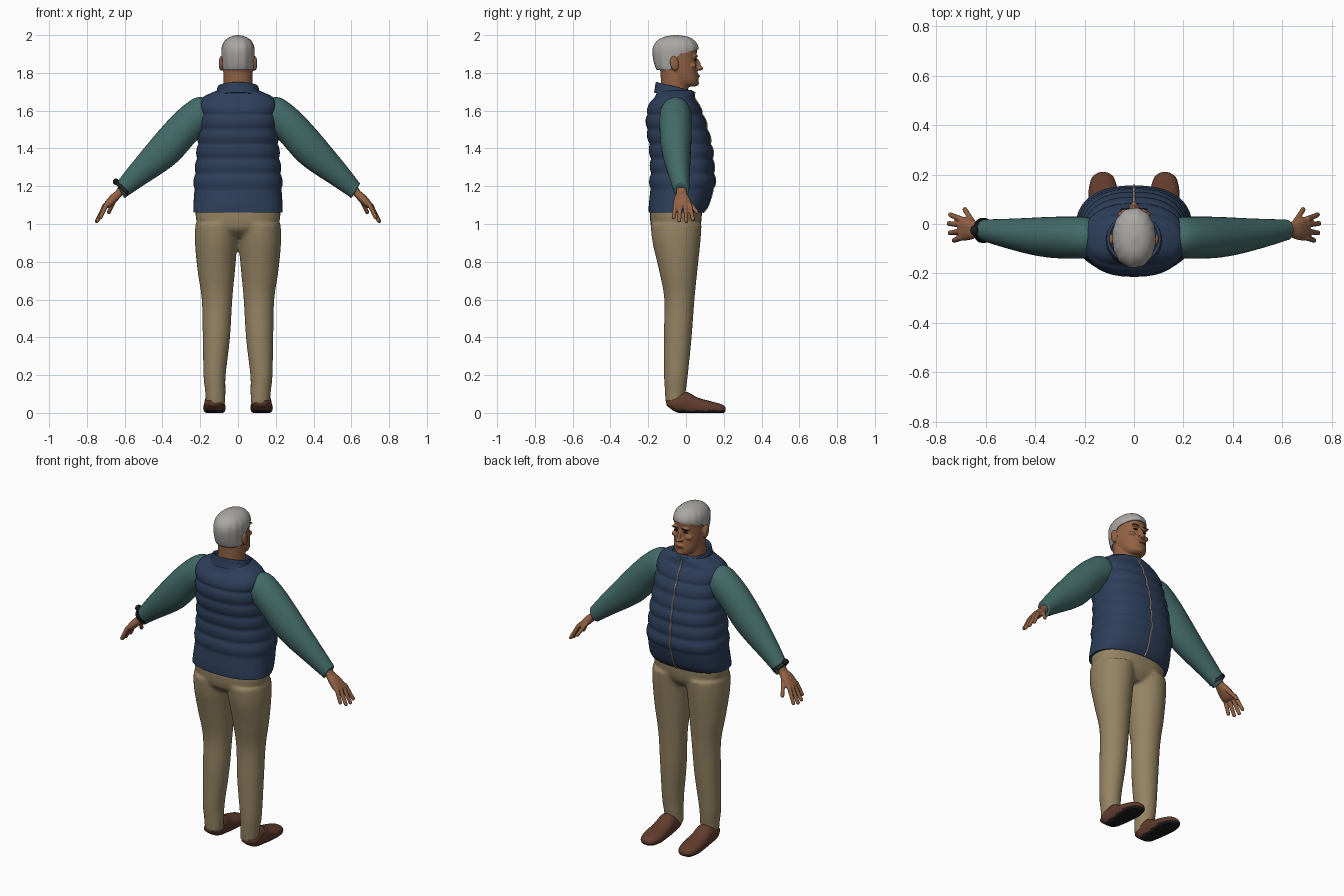
import bpy, bmesh, math
from mathutils import Vector, Matrix

if "Cube" in bpy.data.objects:
    bpy.data.objects.remove(bpy.data.objects["Cube"])


def material(name, r, g, b):
    m = bpy.data.materials.new(name)
    m.use_nodes = True
    m.diffuse_color = (r, g, b, 1)
    m.node_tree.nodes["Principled BSDF"].inputs["Base Color"].default_value = (r, g, b, 1)
    return m


navy = material("navy", .027, .05, .105)
teal = material("teal", .056, .148, .14)
khaki = material("khaki", .3, .23, .125)
skin = material("skin", .29, .122, .06)
grey = material("grey hair", .4, .385, .365)
brown = material("brown leather", .12, .045, .026)
black = material("black", .012, .012, .013)
zip_tan = material("zip tan", .45, .36, .27)
lip = material("lip", .2, .075, .045)


# Ring builders: centre and two half axes from the extents of a section
def level(z, x0, x1, y0, y1):
    return Vector((x0 + x1, y0 + y1, 2 * z)) / 2, Vector((x1 - x0, 0, 0)) / 2, Vector((0, y1 - y0, 0)) / 2


def even(z, rx, y0, y1):
    return level(z, -rx, rx, y0, y1)


def slanted(xt, zt, xb, zb, y0, y1):
    return Vector((xt + xb, y0 + y1, zt + zb)) / 2, Vector((xt - xb, 0, zt - zb)) / 2, Vector((0, y1 - y0, 0)) / 2


def upright(y, x0, x1, z0, z1):
    return Vector((x0 + x1, 2 * y, z0 + z1)) / 2, Vector((x1 - x0, 0, 0)) / 2, Vector((0, 0, z1 - z0)) / 2


def resample(rows, k):
    """Smooth curve through the rows, k steps per gap."""
    out = []
    for i in range(len(rows) - 1):
        quad = [rows[max(i - 1, 0)], rows[i], rows[i + 1], rows[min(i + 2, len(rows) - 1)]]
        for s in range(k):
            t = s / k
            out.append([b + t * ((c - a) + t * ((2 * a - 5 * b + 4 * c - d) + t * (3 * b - a - 3 * c + d))) / 2
                        if s else b for a, b, c, d in zip(*quad)])
            if s:
                out[-1] = [b + .5 * t * ((c - a) + t * ((2 * a - 5 * b + 4 * c - d) + t * (3 * b - a - 3 * c + d)))
                           for a, b, c, d in zip(*quad)]
    return out + [list(rows[-1])]


def loft(bm, rows, ring, k=4, n=32, p=2.0):
    loops = []
    for row in resample(rows, k):
        c, a, b = ring(*row)
        loop = []
        for i in range(n):
            t = math.tau * i / n
            cs, sn = math.cos(t), math.sin(t)
            loop.append(bm.verts.new(c + a * math.copysign(abs(cs) ** (2 / p), cs)
                                     + b * math.copysign(abs(sn) ** (2 / p), sn)))
        loops.append(loop)
    for l0, l1 in zip(loops, loops[1:]):
        for i in range(n):
            j = (i + 1) % n
            bm.faces.new((l0[i], l0[j], l1[j], l1[i]))
    bm.faces.new(loops[0])
    bm.faces.new(loops[-1])


def blob(bm, loc, size, tilt=0):
    bmesh.ops.create_icosphere(bm, subdivisions=3, radius=1,
                               matrix=Matrix.Translation(loc) @ Matrix.Rotation(tilt, 4, 'X') @ Matrix.Diagonal((*size, 1)))


def finish(name, bm, mats, mirror=False, voxel=0, smooth=0, angle=60):
    bmesh.ops.recalc_face_normals(bm, faces=bm.faces)
    me = bpy.data.meshes.new(name)
    bm.to_mesh(me)
    bm.free()
    ob = bpy.data.objects.new(name, me)
    bpy.context.collection.objects.link(ob)
    for m in mats:
        me.materials.append(m)
    if mirror:
        ob.modifiers.new("mirror", 'MIRROR').use_mirror_merge = False
    if voxel:
        r = ob.modifiers.new("blend", 'REMESH')
        r.mode, r.voxel_size, r.use_smooth_shade = 'VOXEL', voxel, True
    if smooth:
        s = ob.modifiers.new("soften", 'SMOOTH')
        s.iterations, s.factor = smooth, .5
    bpy.ops.object.select_all(action='DESELECT')
    bpy.context.view_layer.objects.active = ob
    ob.select_set(True)
    if voxel:
        me.polygons.foreach_set("use_smooth", [True] * len(me.polygons))
    else:
        bpy.ops.object.shade_smooth_by_angle(angle=math.radians(angle))
    return ob


# Trousers: mirrored legs blended into the hips
bm = bmesh.new()
loft(bm, [(.045, .068, .168, -.108, -.01), (.12, .066, .175, -.112, 0), (.2, .065, .183, -.117, .01),
          (.4, .042, .187, -.118, .03), (.6, .03, .192, -.115, .045), (.75, .016, .214, -.142, .06),
          (.9, .002, .228, -.177, .076), (1, -.01, .226, -.188, .083)], level)
loft(bm, [(.93, .08, -.13, .04), (.97, .18, -.178, .07), (1.02, .222, -.19, .082), (1.1, .222, -.19, .086)], even, p=2.3)
finish("trousers", bm, [khaki], mirror=True, voxel=.01, smooth=5)

# Quilted vest with padded bands
bm = bmesh.new()
loft(bm, [(1.06, .236, -.197, .09), (1.1, .236, -.197, .118), (1.2, .229, -.187, .145), (1.3, .219, -.182, .14),
          (1.4, .21, -.188, .131), (1.5, .203, -.201, .108), (1.58, .199, -.203, .083), (1.64, .198, -.185, .055),
          (1.67, .187, -.167, .045), (1.695, .14, -.155, .04), (1.71, .1, -.15, .03)], even, k=9, n=64, p=2.4)
for v in bm.verts:
    if 1.19 < v.co.z < 1.66:
        puff = .01 * abs(math.sin(math.pi * (v.co.z - 1.19) / .078)) ** .7
        out = Vector((v.co.x * .5, v.co.y + .04, 0)).normalized()
        v.co += out * puff
front_line = sorted((v.co.copy() for v in bm.verts if abs(v.co.x) < .0005 and v.co.y > -.02), key=lambda c: c.z)
finish("vest", bm, [navy], angle=80)

# Zip running up the front of the vest and collar
curve = bpy.data.curves.new("zip", 'CURVE')
curve.dimensions, curve.bevel_depth, curve.bevel_resolution = '3D', .005, 1
path = [c for c in front_line if c.z < 1.68] + [Vector((0, .046, 1.7))]
spline = curve.splines.new('POLY')
spline.points.add(len(path) - 1)
for pt, c in zip(spline.points, path):
    pt.co = (*c, 1)
curve.materials.append(zip_tan)
bpy.context.collection.objects.link(bpy.data.objects.new("zip", curve))

# Stand-up collar, higher at the nape
bm = bmesh.new()
loft(bm, [(1.67, .13, -.17, .05), (1.7, .114, -.164, .045), (1.724, .109, -.161, .042), (1.728, .103, -.155, .036),
          (1.72, .097, -.15, .03), (1.695, .094, -.148, .028)], even, n=48)
for v in bm.verts:
    v.co.z -= .24 * (v.co.y + .06)
finish("collar", bm, [navy])

# Sleeves
bm = bmesh.new()
loft(bm, [(.16, 1.66, .16, 1.49, -.13, .02), (.2, 1.672, .18, 1.475, -.138, .028), (.25, 1.655, .195, 1.465, -.14, .03),
          (.33, 1.59, .235, 1.425, -.14, .03), (.41, 1.505, .31, 1.34, -.134, .028), (.49, 1.41, .385, 1.28, -.118, .024),
          (.58, 1.3, .5, 1.205, -.09, .02), (.635, 1.228, .585, 1.148, -.068, .018), (.645, 1.215, .6, 1.138, -.064, .014),
          (.638, 1.2, .608, 1.152, -.052, .004)], slanted, k=5)
finish("sleeves", bm, [teal], mirror=True)

# Hands: palm with fingers blended on
bm = bmesh.new()
loft(bm, [(.635, 1.195, .6, 1.165, -.052, .004), (.648, 1.175, .618, 1.145, -.052, .005),
          (.675, 1.152, .64, 1.122, -.062, .018), (.7, 1.122, .67, 1.093, -.067, .028),
          (.715, 1.1, .69, 1.083, -.06, .025)], slanted, n=24, p=2.4)
digits = [((.698, -.055, 1.1), (.728, -.066, 1.035)), ((.702, -.029, 1.1), (.744, -.036, 1.018)),
          ((.704, -.003, 1.1), (.748, .002, 1.015)), ((.702, .02, 1.1), (.742, .037, 1.024)),
          ((.648, .0, 1.14), (.684, .058, 1.062))]
for a, b in digits:
    for i in range(11):
        blob(bm, Vector(a).lerp(Vector(b), i / 10), [.0125 - .0002 * i] * 3)
finish("hands", bm, [skin], mirror=True, voxel=.004, smooth=2)

# Wristwatch on one cuff
bm = bmesh.new()
axis = Vector((-.68, 0, -.73))
turn = axis.to_track_quat('Z', 'Y').to_matrix().to_4x4()
spot = Vector((-.61, -.026, 1.188))
for lift in (-.006, .006):
    loft(bm, [(a, -.05, .05, -.046, .046) for a in (lift - .005, lift, lift + .005)], level, k=1)
bmesh.ops.transform(bm, verts=bm.verts, matrix=Matrix.Translation(spot) @ turn)
blob(bm, spot + Vector((-.036, 0, .036)), (.017, .02, .017))
finish("watch", bm, [black])

# Shoes with dark soles
bm = bmesh.new()
loft(bm, [(-.104, .095, .155, .04, .065), (-.06, .074, .176, .008, .09), (0, .072, .176, -.01, .112),
          (.06, .069, .18, -.012, .082), (.13, .066, .184, -.012, .062), (.185, .08, .172, -.008, .047),
          (.205, .1, .15, .004, .034), (.21, .115, .135, .012, .025)], upright, k=5, p=2.3)
for v in bm.verts:
    v.co.z = max(v.co.z, 0)
for f in bm.faces:
    f.material_index = int(f.calc_center_median().z < .013)
finish("shoes", bm, [brown, black], mirror=True)

# Head: skull, neck, nose, brows, mouth and ears blended together
bm = bmesh.new()
loft(bm, [(1.66, .077, -.14, .01), (1.74, .077, -.134, .012), (1.82, .076, -.135, .01)], even)
loft(bm, [(1.727, .03, -.01, .045), (1.738, .052, -.05, .062), (1.765, .068, -.09, .065), (1.8, .077, -.13, .061),
          (1.84, .081, -.15, .056), (1.88, .082, -.16, .054), (1.93, .08, -.16, .058), (1.97, .06, -.14, .035),
          (1.985, .03, -.1, 0)], even, p=2.2)
blob(bm, (0, .064, 1.845), (.01, .014, .036), .3)
blob(bm, (0, .074, 1.824), (.014, .018, .011))
blob(bm, (0, .062, 1.783), (.025, .01, .012))
blob(bm, (0, .056, 1.745), (.022, .013, .014))
for s in (1, -1):
    blob(bm, (s * .013, .066, 1.822), (.009, .011, .008))
    blob(bm, (s * .032, .05, 1.888), (.025, .014, .008))
    blob(bm, (s * .045, .038, 1.838), (.022, .017, .014))
    blob(bm, (s * .091, -.062, 1.85), (.011, .023, .04), .2)
finish("head", bm, [skin], voxel=.005, smooth=2)

# Eyes, brows and mouth line
for name, mat, x, y, z, size in (("eye", black, .032, .051, 1.868, (.013, .006, .005)),
                                 ("eyebrow", black, .034, .059, 1.89, (.022, .006, .003))):
    bm = bmesh.new()
    blob(bm, (x, y, z), size)
    finish(name + "s", bm, [mat], mirror=True)
bm = bmesh.new()
blob(bm, (0, .067, 1.783), (.022, .007, .005))
finish("mouth", bm, [lip])

# Combed hair, trimmed along the hairline
bm = bmesh.new()
loft(bm, [(1.79, .08, -.142, .05), (1.84, .085, -.165, .059), (1.9, .088, -.177, .063), (1.94, .085, -.173, .064),
          (1.97, .07, -.152, .046), (1.99, .044, -.118, .014), (2, .008, -.065, -.04)], even, k=8, n=64, p=2.1)
for v in bm.verts:
    x, y, z = v.co
    wave = 1 + .012 * math.sin(14 * math.atan2(x, y + .055)) * min(1, (2 - z) / .03)
    v.co.x, v.co.y = x * wave, (y + .055) * wave - .055
    t = min(1, max(0, (y + .085) / .055))
    v.co.z = max(z, 1.815 + .085 * t * t * (3 - 2 * t) + .25 * max(0, y + .03))
finish("hair", bm, [grey], angle=70)
